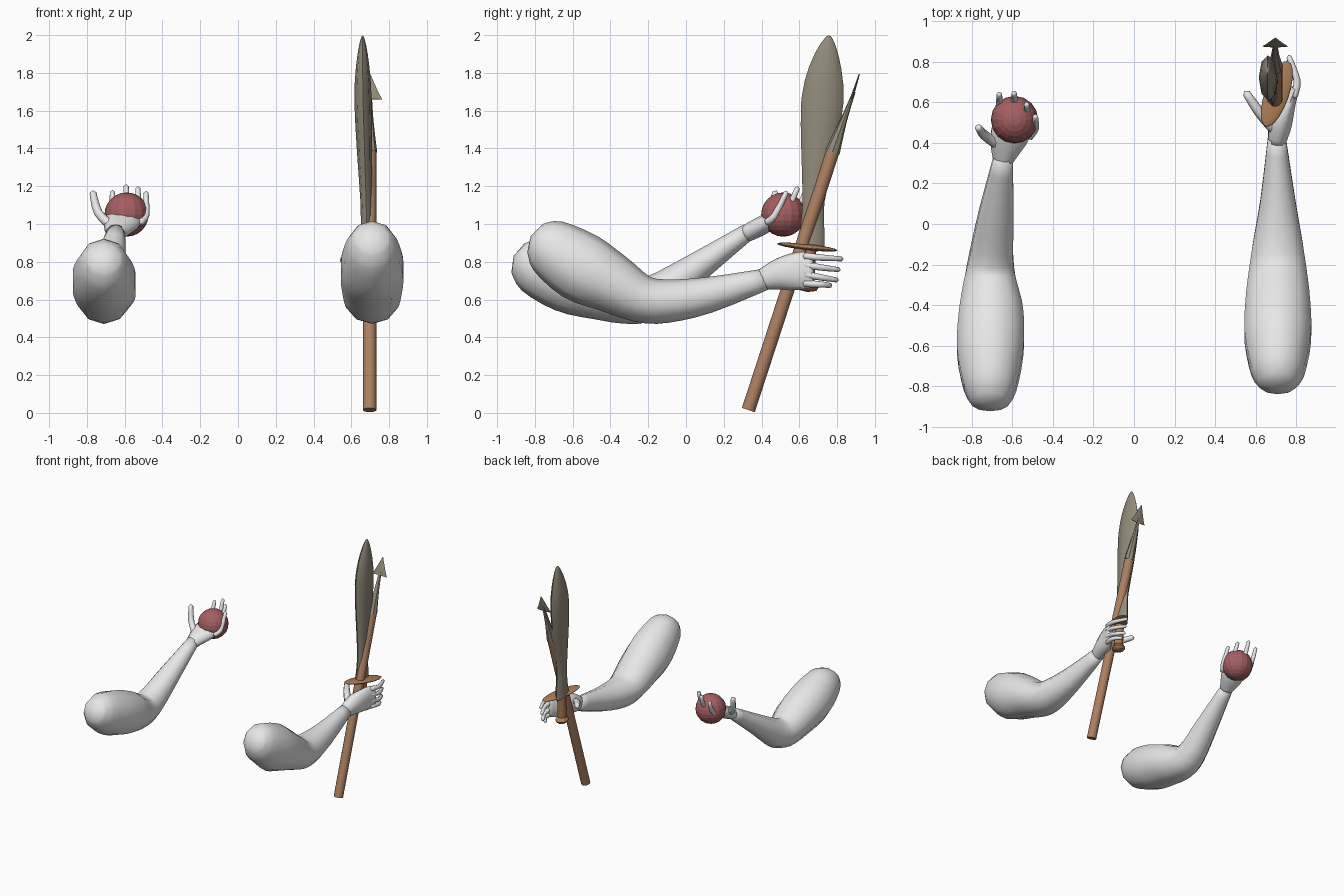
import bpy, math
from mathutils import Vector

cube = bpy.data.objects.get("Cube")
if cube:
    bpy.data.objects.remove(cube)


def material(name, rgb):
    mat = bpy.data.materials.new(name)
    mat.use_nodes = True
    color = (*rgb, 1)
    mat.diffuse_color = color
    mat.node_tree.nodes["Principled BSDF"].inputs["Base Color"].default_value = color
    return mat


skin = material("pale grey skin", (.8, .8, .8))
wood = material("brown wood", (.42, .22, .12))
leather = material("warm brown hilt", (.4, .2, .09))
metal = material("dull metal", (.29, .26, .195))
red = material("dull red", (.38, .115, .12))


def finish(obj, mat, angle):
    obj.data.materials.append(mat)
    bpy.ops.object.select_all(action='DESELECT')
    obj.select_set(True)
    bpy.context.view_layer.objects.active = obj
    if angle:
        bpy.ops.object.shade_smooth_by_angle(angle=math.radians(angle))
    return obj


def catmull(p, i, t):
    a, b, c, d = (p[max(0, min(len(p) - 1, i + k))] for k in (-1, 0, 1, 2))
    return b + (c - a) * (t / 2) + (a - b * 2.5 + c * 2 - d * .5) * t**2 + (b * 1.5 - a * .5 - c * 1.5 + d * .5) * t**3


def loft(name, rings, mat, sides=10, steps=3, bulge=.3, angle=60):
    """Skin rings of (x, y, z, half width, half depth), closed by domed tips."""
    key = [Vector(r) for r in rings]
    path = [catmull(key, i, s / steps) for i in range(len(key) - 1) for s in range(steps)]
    path.append(key[-1])
    pos = [p.to_3d() for p in path]
    verts, faces, last = [], [], len(path) - 1
    for i, ring in enumerate(path):
        tangent = (pos[min(i + 1, last)] - pos[max(i - 1, 0)]).normalized()
        u = Vector((1, 0, 0))
        u = (u - tangent * u.dot(tangent)).normalized()
        v = tangent.cross(u)
        for k in range(sides):
            a = math.tau * k / sides + math.pi / 2
            verts.append(pos[i] + u * ring[3] * math.cos(a) + v * ring[4] * math.sin(a))
    for i in range(last):
        for k in range(sides):
            n = (k + 1) % sides
            a, b = i * sides, (i + 1) * sides
            faces.append((a + k, a + n, b + n, b + k))
    for i, j in ((0, 1), (last, last - 1)):
        out = (pos[i] - pos[j]).normalized()
        verts.append(pos[i] + out * bulge * min(path[i][3], path[i][4]))
        tip = len(verts) - 1
        for k in range(sides):
            n = (k + 1) % sides
            edge = (i * sides + n, i * sides + k) if i == 0 else (i * sides + k, i * sides + n)
            faces.append((*edge, tip))
    mesh = bpy.data.meshes.new(name)
    mesh.from_pydata(verts, [], faces)
    obj = bpy.data.objects.new(name, mesh)
    bpy.context.collection.objects.link(obj)
    return finish(obj, mat, angle)


def digit(name, points, r):
    widths = [r * 1.1] + [r] * (len(points) - 2) + [r * .75]
    loft(name, [(*p, w, w) for p, w in zip(points, widths)], skin, 8, 3, .8, 80)


# Left arm, bent low and reaching forward
loft("left_arm", [
    (.71, -.8, .925, .09, .085), (.71, -.73, .885, .135, .15),
    (.71, -.56, .775, .172, .185), (.71, -.4, .69, .168, .16),
    (.71, -.24, .605, .15, .127), (.71, -.1, .592, .13, .115),
    (.71, .12, .625, .09, .095), (.705, .43, .71, .046, .056)], skin, angle=80)
loft("left_palm", [
    (.705, .4, .705, .044, .055), (.725, .5, .735, .058, .085),
    (.765, .6, .752, .036, .1), (.795, .67, .757, .022, .088)], skin, angle=80)
for i, (z, drop, reach) in enumerate([(.83, .015, .825), (.783, .025, .81), (.733, .03, .8), (.685, .01, .765)]):
    digit(f"left_finger_{i}", [(.79, .63, z), (.805, .71, z - drop / 2), (.765, reach, z - drop)], .017)
digit("left_thumb", [(.69, .47, .75), (.62, .55, .79), (.555, .645, .81)], .026)

# Right arm, elbow bent and forearm raised
loft("right_arm", [
    (-.71, -.89, .82, .09, .085), (-.71, -.81, .785, .135, .15),
    (-.71, -.63, .71, .172, .178), (-.705, -.45, .65, .168, .16),
    (-.71, -.3, .6, .14, .13), (-.705, -.17, .615, .115, .115),
    (-.68, .05, .765, .09, .08), (-.645, .33, .96, .05, .045)], skin, angle=80)
loft("right_palm", [
    (-.648, .31, .945, .05, .045), (-.63, .39, .985, .085, .05),
    (-.61, .45, 1.02, .1, .045), (-.6, .5, 1.04, .09, .03)], skin, angle=80)
for i, (x, y, z) in enumerate([(-.665, .64, 1.17), (-.592, .645, 1.2), (-.53, .59, 1.19), (-.487, .53, 1.165)]):
    base = -.6 + (x + .58) * .9
    digit(f"right_finger_{i}", [(base, .43, 1.01), (x, y - .06, z - .12), (x, y, z)], .018)
digit("right_thumb", [(-.67, .39, .99), (-.74, .44, 1.06), (-.768, .475, 1.165)], .024)

# Ball in the right hand
bpy.ops.mesh.primitive_uv_sphere_add(segments=16, ring_count=12, radius=.117, location=(-.59, .515, 1.05))
ball = bpy.context.object
ball.name = "ball"
finish(ball, red, 0)

# Spear: straight shaft, tapering socket, flat barbed head
loft("spear_shaft", [(.697, .33, .015, .036, .036), (.697, .782, 1.4, .036, .036)], wood, 12, 1, 0, 40)
loft("spear_socket", [
    (.697, .775, 1.38, .04, .04), (.697, .835, 1.55, .02, .018),
    (.697, .89, 1.7, .011, .008)], metal, 8, 2, 0, 40)
loft("spear_head", [
    (.697, .876, 1.66, .066, .006), (.697, .888, 1.7, .045, .007),
    (.697, .918, 1.795, .003, .003)], metal, 4, 1, 0, 30)

# Sword: leaf-shaped blade, oval guard, grip and pommel
loft("sword_blade", [
    (.685, .655, .87, .035, .08), (.682, .668, .97, .032, .065),
    (.678, .675, 1.12, .03, .058), (.67, .7, 1.38, .04, .09),
    (.662, .722, 1.65, .046, .112), (.66, .738, 1.83, .036, .085),
    (.66, .752, 1.95, .018, .04), (.66, .757, 1.995, .005, .01)], metal, 8, 2, .5, 50)
bpy.ops.mesh.primitive_uv_sphere_add(segments=20, ring_count=8, location=(.705, .642, .878))
guard = bpy.context.object
guard.name = "sword_guard"
guard.scale = (.06, .172, .016)
guard.rotation_euler = (math.radians(-6), 0, math.radians(-19))
finish(guard, leather, 60)
loft("sword_grip", [(.695, .645, .66, .034, .034), (.692, .655, .88, .034, .034)], leather, 12, 1, 0, 40)
loft("sword_pommel", [
    (.695, .645, .648, .04, .045), (.695, .646, .665, .05, .055),
    (.695, .647, .69, .035, .038)], leather, 12, 1, .2, 50)
